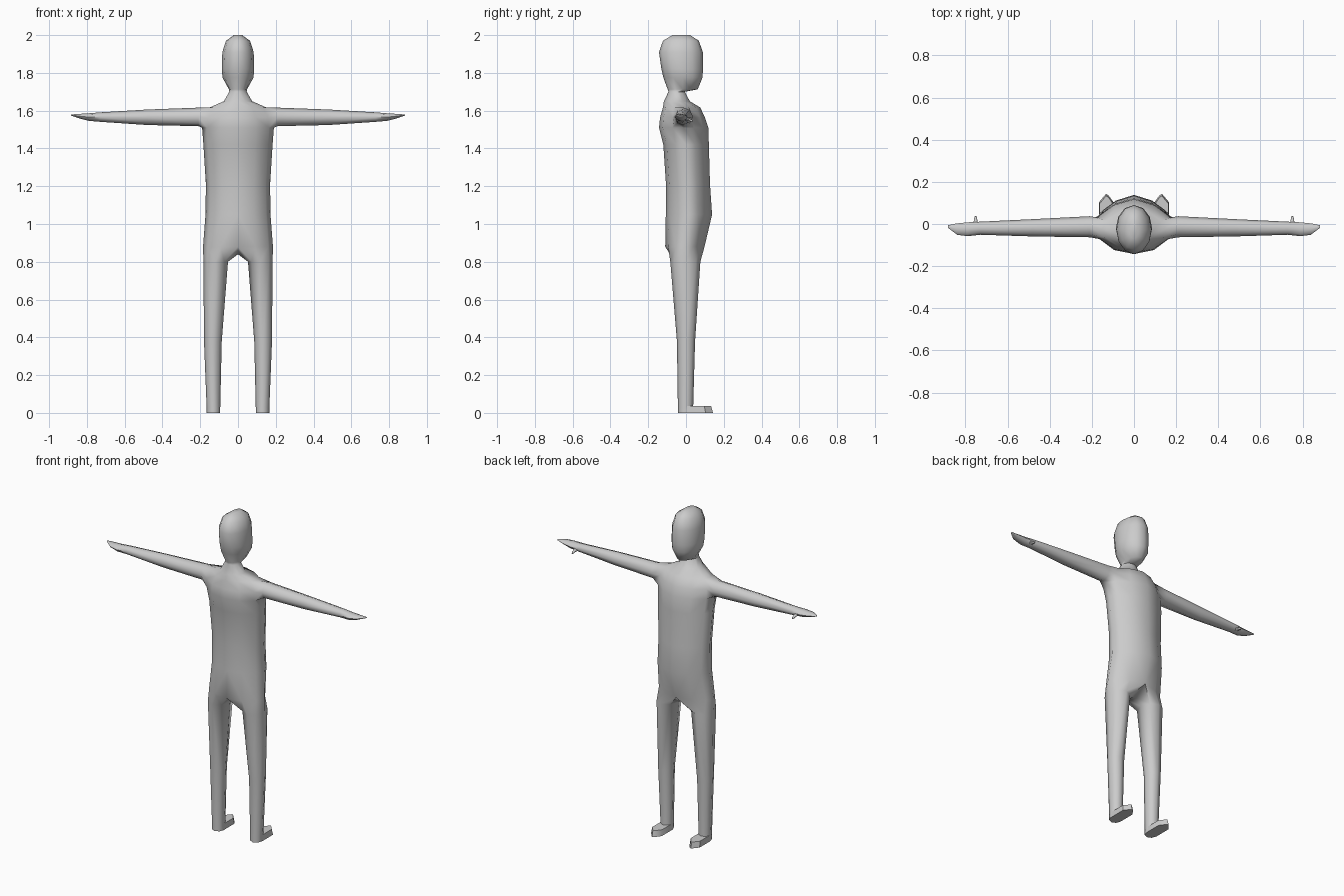
import bpy, bmesh
from math import sin, cos, pi, radians

if "Cube" in bpy.data.objects:
    bpy.data.objects.remove(bpy.data.objects["Cube"])


def finish(name, bm, angle=60):
    """Right half in, mirrored smooth-shaded object out."""
    bmesh.ops.recalc_face_normals(bm, faces=bm.faces[:])
    me = bpy.data.meshes.new(name)
    bm.to_mesh(me)
    bm.free()
    ob = bpy.data.objects.new(name, me)
    bpy.context.collection.objects.link(ob)
    bpy.ops.object.select_all(action='DESELECT')
    ob.select_set(True)
    bpy.context.view_layer.objects.active = ob
    bpy.ops.object.shade_smooth_by_angle(angle=radians(angle))
    m = ob.modifiers.new("Mirror", 'MIRROR')
    m.use_clip = True
    return ob


def bridge(bm, a, b, closed=True, skip=()):
    n = len(a)
    for i in range(n if closed else n - 1):
        if i not in skip:
            j = (i + 1) % n
            bm.faces.new((a[i], a[j], b[j], b[i]))


def loft(bm, first, rings):
    """Continue a closed loop through rings and cap the end."""
    for r in rings:
        ring = [bm.verts.new(p) for p in r]
        bridge(bm, first, ring)
        first = ring
    bm.faces.new(first)


bm = bmesh.new()

# torso, neck and head: half rings (z, half width, back y, front y)
levels = [
    (0.88, .185, -.110, .098), (1.05, .172, -.107, .138), (1.21, .170, -.106, .127),
    (1.42, .183, -.120, .121), (1.51, .190, -.143, .118), (1.565, .185, -.137, .100),
    (1.617, .150, -.122, .075), (1.65, .075, -.117, .020), (1.70, .046, -.093, -.006),
    (1.713, .048, -.097, .062), (1.775, .082, -.120, .087), (1.82, .086, -.130, .090),
    (1.91, .083, -.143, .089), (1.97, .064, -.122, .068), (2.0, .022, -.072, .022)]
body_depth = [1, .78, .40, 0, -.45, -.85, -1]
rows = []
for z, w, yb, yf in levels:
    c, h = (yb + yf) / 2, (yf - yb) / 2
    depth = body_depth if z < 1.7 else [cos(k * pi / 6) for k in range(7)]
    rows.append([bm.verts.new((w * sin(k * pi / 6) if 0 < k < 6 else 0, c + h * depth[k], z))
                 for k in range(7)])
for i in range(len(rows) - 1):
    bridge(bm, rows[i], rows[i + 1], False, skip=(2, 3) if i in (4, 5) else ())
bm.faces.new(rows[-1])

# arm and hand grown out of the shoulder opening: (x, y, z, y radius, z radius)
a, b, c = rows[4:7]
socket = [a[2], a[3], a[4], b[4], c[4], c[3], c[2], b[2]]
arm = [(.21, -.013, 1.567, .050, .049), (.48, -.018, 1.565, .041, .041),
       (.73, -.020, 1.566, .031, .025), (.79, -.025, 1.566, .033, .020),
       (.84, -.024, 1.571, .027, .012), (.884, -.012, 1.577, .006, .003)]
loft(bm, socket, [[(x, y + ry * cos(-pi / 4 * (j + 1)), z + rz * sin(-pi / 4 * (j + 1)))
                   for j in range(8)] for x, y, z, ry, rz in arm])

# leg grown out of the hip opening: (z, inner x, outer x, back y, front y)
crotch = bm.verts.new((0, -.005, .84))
leg = [(.80, .053, .183, -.083, .076), (.38, .086, .180, -.048, .048),
       (.03, .094, .166, -.043, .038), (0.0, .094, .166, -.043, .038)]
loft(bm, rows[0] + [crotch],
     [[((x0 + x1) / 2 + (x1 - x0) / 2 * cos(pi / 4 * (3 - k)),
        (y0 + y1) / 2 + (y1 - y0) / 2 * sin(pi / 4 * (3 - k)), z)
       for k in range(8)] for z, x0, x1, y0, y1 in leg])
finish("body", bm)

# feet with pointed toes
bm = bmesh.new()
sole = [(.095, .0), (.095, .10), (.120, .135), (.133, .143), (.166, .104), (.166, .0)]
base = [bm.verts.new((x, y, 0)) for x, y in sole]
bm.faces.new(base)
loft(bm, base, [[(.13 + (x - .13) * .92, y * .93, .036) for x, y in sole]])
finish("feet", bm, 40)

# thumbs
bm = bmesh.new()
root = [bm.verts.new((.75 + .018 * cos(t * pi / 3), -.005, 1.558 + .012 * sin(t * pi / 3)))
        for t in range(6)]
loft(bm, root, [[(.752 + r * cos(t * pi / 3), y, z + r * sin(t * pi / 3)) for t in range(6)]
                for y, z, r in ((.012, 1.553, .009), (.028, 1.548, .007), (.037, 1.545, .003))])
finish("thumbs", bm)
